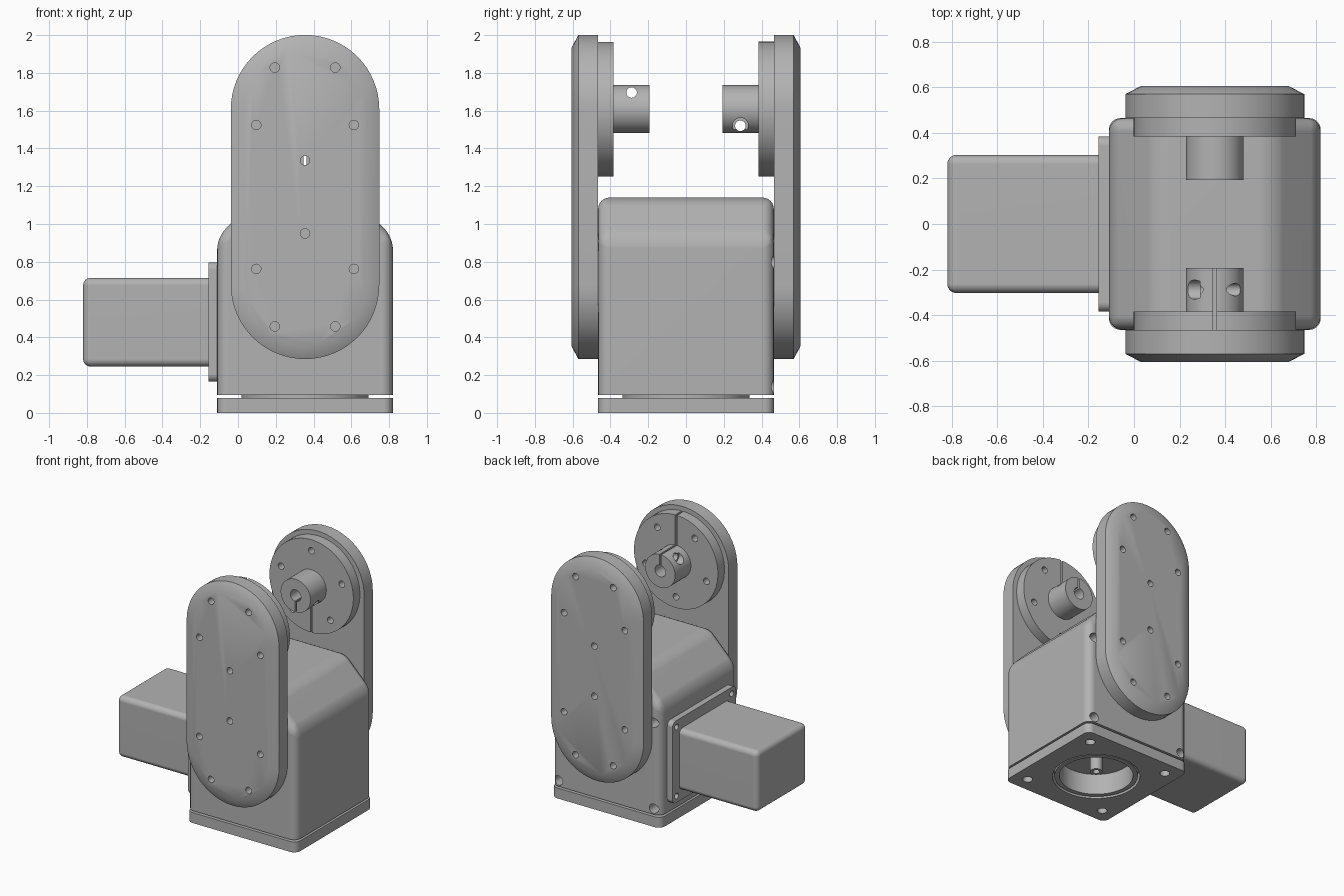
import bpy, bmesh, math
from mathutils import Vector, Matrix

if "Cube" in bpy.data.objects:
    bpy.data.objects.remove(bpy.data.objects["Cube"])

grey = bpy.data.materials.new("Machined Grey")
grey.use_nodes = True
grey.diffuse_color = (0.45, 0.45, 0.45, 1)
grey.node_tree.nodes["Principled BSDF"].inputs["Base Color"].default_value = grey.diffuse_color

CX = 0.355               # axis of body and arms
LOW, HIGH = 0.678, 1.608  # pivot heights of the arms
HALF = 0.465             # half width of the body


def new_object(name, bm):
    bmesh.ops.recalc_face_normals(bm, faces=bm.faces)
    mesh = bpy.data.meshes.new(name)
    bm.to_mesh(mesh)
    bm.free()
    mesh.materials.append(grey)
    ob = bpy.data.objects.new(name, mesh)
    bpy.context.collection.objects.link(ob)
    return ob


def add_cylinder(bm, r, a, b, sides=24):
    a, b = Vector(a), Vector(b)
    turn = (b - a).to_track_quat('Z', 'Y').to_matrix().to_4x4()
    bmesh.ops.create_cone(bm, cap_ends=True, segments=sides, radius1=r, radius2=r,
                          depth=(b - a).length, matrix=Matrix.Translation((a + b) / 2) @ turn)


def add_box(bm, lo, hi):
    lo, hi = Vector(lo), Vector(hi)
    return bmesh.ops.create_cube(bm, size=1, matrix=Matrix.Translation((lo + hi) / 2)
                                 @ Matrix.Diagonal((*(hi - lo), 1)))["verts"]


def cylinder(name, r, a, b, sides=64):
    bm = bmesh.new()
    add_cylinder(bm, r, a, b, sides)
    return new_object(name, bm)


def rounded_box(name, lo, hi, radius, keep):
    """Box whose edges are rounded where keep(edge direction, edge middle) holds."""
    bm = bmesh.new()
    add_box(bm, lo, hi)
    round_edges(bm, radius, keep)
    return new_object(name, bm)


def round_edges(bm, radius, keep):
    edges = [e for e in bm.edges
             if keep(e.verts[1].co - e.verts[0].co, (e.verts[0].co + e.verts[1].co) / 2)]
    bmesh.ops.bevel(bm, geom=edges, offset=radius, segments=6, profile=0.5, affect='EDGES')


def cut(ob, *builders):
    """Subtract each group of cutter shapes."""
    for build in builders:
        bm = bmesh.new()
        build(bm)
        cutter = new_object("cutter", bm)
        cutter.hide_render = True
        mod = ob.modifiers.new("cut", 'BOOLEAN')
        mod.operation, mod.solver, mod.object = 'DIFFERENCE', 'EXACT', cutter
        bpy.context.view_layer.update()
        graph = bpy.context.evaluated_depsgraph_get()
        mesh = bpy.data.meshes.new_from_object(ob.evaluated_get(graph))
        ob.modifiers.clear()
        ob.data = mesh
        bpy.data.objects.remove(cutter)


def finish(ob, weighted=True):
    bpy.ops.object.select_all(action='DESELECT')
    ob.select_set(True)
    bpy.context.view_layer.objects.active = ob
    bpy.ops.object.shade_smooth_by_angle(angle=math.radians(35))
    if weighted:
        ob.modifiers.new("normals", 'WEIGHTED_NORMAL').keep_sharp = True


def bolt_circle(z, up):
    """Five bolt points around (CX, z); the first lies straight up or down."""
    for i in range(5):
        a = math.tau * i / 5
        yield CX + 0.272 * math.sin(a), z + up * 0.272 * math.cos(a)


# Body: extruded block with sloped shoulders and rounded edges
bm = bmesh.new()
w, slope, bottom, shoulder, top = HALF, 0.21, 0.095, 0.93, 1.14
outline = [(-w, bottom), (w, bottom), (w, shoulder), (w - slope, top), (slope - w, top), (-w, shoulder)]
face = bm.faces.new([bm.verts.new((CX + x, -HALF, z)) for x, z in outline])
side = bmesh.ops.extrude_face_region(bm, geom=[face])["geom"]
bmesh.ops.translate(bm, vec=(0, 2 * HALF, 0), verts=[v for v in side if isinstance(v, bmesh.types.BMVert)])
bmesh.ops.recalc_face_normals(bm, faces=bm.faces)
round_edges(bm, 0.06, lambda d, mid: mid.z > bottom + 0.01)
body = new_object("body", bm)


def back_screw_holes(bm):
    for x in (CX - 0.405, CX + 0.405):
        for z in (0.14, 0.8):
            add_cylinder(bm, 0.036, (x, 0.38, z), (x, 0.55, z))


cut(body, back_screw_holes,
    lambda bm: add_cylinder(bm, 0.265, (CX, 0, 0), (CX, 0, 0.17), 64))
finish(body)

# Base plate with central opening and four corner holes
base = rounded_box("base_plate", (CX - HALF, -HALF, 0), (CX + HALF, HALF, 0.08), 0.05,
                   lambda d, mid: abs(d.z) > 0.01)


def base_holes(bm):
    add_cylinder(bm, 0.315, (CX, 0, -0.1), (CX, 0, 0.2), 64)
    for x in (-0.35, 0.35):
        for y in (-0.35, 0.35):
            add_cylinder(bm, 0.036, (CX + x, y, -0.1), (CX + x, y, 0.2))


cut(base, base_holes)
finish(base)

# Turntable rings between base and body, and the hub inside
for name, r, z0, z1 in (("bearing_collar", 0.337, 0.078, 0.097), ("bearing_ring", 0.3, 0.006, 0.085)):
    ring = cylinder(name, r, (CX, 0, z0), (CX, 0, z1))
    cut(ring, lambda bm: add_cylinder(bm, 0.265, (CX, 0, -0.1), (CX, 0, 0.3), 64))
    finish(ring)
hub = cylinder("turntable_hub", 0.045, (CX, 0, 0.04), (CX, 0, 0.18), 32)
cut(hub, lambda bm: add_cylinder(bm, 0.025, (CX, 0, 0), (CX, 0, 0.1)))
finish(hub)

# Motor with its mounting plate
motor = rounded_box("motor", (-0.82, -0.303, 0.245), (-0.15, 0.303, 0.715), 0.04,
                    lambda d, mid: mid.x < -0.16)
finish(motor)
mount = rounded_box("motor_mount", (-0.155, -0.385, 0.165), (-0.105, 0.385, 0.797), 0.04,
                    lambda d, mid: abs(d.x) > 0.01)


def mount_holes(bm):
    for y in (-0.335, 0.335):
        for z in (0.215, 0.747):
            add_cylinder(bm, 0.022, (-0.2, y, z), (-0.115, y, z))


cut(mount, mount_holes)
finish(mount)


def capsule_ring(bm, r, y, steps=32):
    points = []
    for i in range(2 * (steps + 1)):
        upper = i <= steps
        a = math.pi * (i if upper else i - 1) / steps
        points.append(bm.verts.new((CX + r * math.cos(a), y, (HIGH if upper else LOW) + r * math.sin(a))))
    return points


# Side arms, each with a clamping flange and shaft; the rear clamp is turned half round
for label, s in (("front", -1), ("rear", 1)):
    bm = bmesh.new()
    rings = [capsule_ring(bm, r, s * y) for r, y in ((0.393, HALF), (0.393, 0.57), (0.323, 0.607))]
    for a, b in zip(rings, rings[1:]):
        for i in range(len(a)):
            j = (i + 1) % len(a)
            bm.faces.new((a[i], a[j], b[j], b[i]))
    bm.faces.new(rings[0])
    bm.faces.new(rings[-1])
    arm = new_object(label + "_arm", bm)

    def arm_holes(bm):
        for x, z in [*bolt_circle(HIGH, -1), *bolt_circle(LOW, 1)]:
            add_cylinder(bm, 0.025, (x, s * 0.4, z), (x, s * 0.7, z))

    cut(arm, arm_holes)
    finish(arm, weighted=False)

    up = -s                       # direction of the clamp slit
    clamp_z = HIGH + up * 0.088
    flange = cylinder(label + "_flange", 0.357, (CX, s * 0.385, HIGH), (CX, s * HALF, HIGH))
    shaft = cylinder(label + "_clamp_shaft", 0.127, (CX, s * 0.193, HIGH), (CX, s * 0.385, HIGH))

    def bore(bm):
        add_cylinder(bm, 0.045, (CX, s * 0.1, HIGH), (CX, s * 0.6, HIGH))

    def slit(bm):
        z0, z1 = sorted((HIGH, HIGH + up * 0.5))
        y0, y1 = sorted((s * 0.1, s * 0.6))
        add_box(bm, (CX - 0.007, y0, z0), (CX + 0.007, y1, z1))

    def flange_holes(bm):
        for x, z in bolt_circle(HIGH, -up):
            add_cylinder(bm, 0.025, (x, s * 0.3, z), (x, s * 0.6, z))

    def screw_hole(bm):
        add_cylinder(bm, 0.028, (CX - 0.3, s * 0.288, clamp_z), (CX + 0.3, s * 0.288, clamp_z))

    def counterbore(bm):
        add_cylinder(bm, 0.042, (CX + s * 0.065, s * 0.288, clamp_z), (CX + s * 0.3, s * 0.288, clamp_z))

    cut(flange, bore, slit, flange_holes)
    cut(shaft, bore, slit, screw_hole, counterbore)
    finish(flange)
    finish(shaft)
